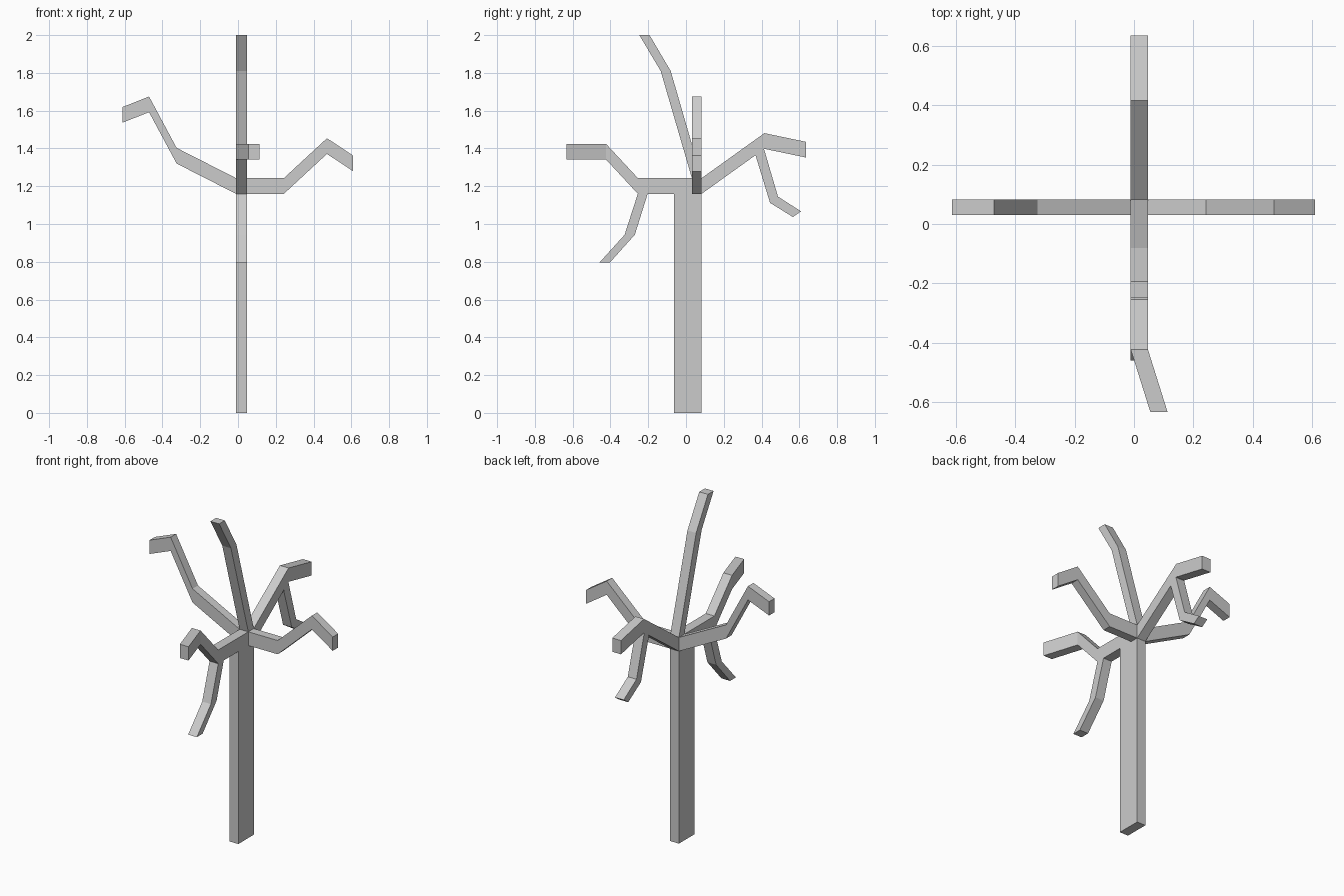
import bpy
import bmesh

if "Cube" in bpy.data.objects:
    bpy.data.objects.remove(bpy.data.objects["Cube"])

X0, X1 = -0.011, 0.047   # thickness of trunk and of branches running along y
Y0, Y1 = 0.031, 0.083    # thickness of branches running along x


def limb(name, axis, sections, cap_root=False):
    """Loft a square limb. Each section is (a_lo, z_lo, a_hi, z_hi[, side shift])."""
    bm = bmesh.new()
    rings = []
    t0, t1 = (X0, X1) if axis == 'y' else (Y0, Y1)
    for a, za, b, zb, *rest in sections:
        s = rest[0] if rest else 0.0
        ring = [(t0 + s, a, za), (t1 + s, a, za), (t1 + s, b, zb), (t0 + s, b, zb)]
        if axis == 'x':
            ring = [(h, t, z) for t, h, z in ring]
        rings.append([bm.verts.new(p) for p in ring])
    for r, q in zip(rings, rings[1:]):
        for i in range(4):
            j = (i + 1) % 4
            bm.faces.new((r[i], r[j], q[j], q[i]))
    bm.faces.new(rings[-1])
    if cap_root:
        bm.faces.new(rings[0][::-1])
    bmesh.ops.recalc_face_normals(bm, faces=bm.faces)
    mesh = bpy.data.meshes.new(name)
    bm.to_mesh(mesh)
    bm.free()
    obj = bpy.data.objects.new(name, mesh)
    bpy.context.collection.objects.link(obj)
    return obj


def upright(a, z, shift=0.0, h=0.083):
    """Vertical-ended section of a sideways branch."""
    return (a, z, a, z + h, shift)


# Trunk
limb("trunk", 'y', [(-0.064, 0, Y1, 0), (-0.064, 1.243, Y1, 1.243)], cap_root=True)

# Side branches
limb("left_branch", 'x', [upright(X0, 1.16), upright(-0.325, 1.32),
                          upright(-0.471, 1.592), upright(-0.612, 1.536)])
limb("right_branch", 'x', [upright(X1, 1.16), upright(0.243, 1.16),
                           upright(0.471, 1.371), upright(0.61, 1.279)])

# Back branch with its drooping twig
limb("back_branch", 'y', [upright(Y1, 1.16), upright(0.415, 1.398),
                          upright(0.635, 1.352)])
limb("back_twig", 'y', [(0.368, 1.364, 0.413, 1.397), (0.445, 1.112, 0.487, 1.145),
                        (0.566, 1.037, 0.609, 1.067)])

# Front branch with its drooping twig
limb("front_branch", 'y', [upright(-0.064, 1.16), upright(-0.255, 1.16),
                           upright(-0.423, 1.341), upright(-0.633, 1.341, 0.066)])
limb("front_twig", 'y', [(-0.255, 1.16, -0.203, 1.16), (-0.325, 0.943, -0.271, 0.943),
                         (-0.459, 0.795, -0.404, 0.795)])

# Tall top branch
limb("top_branch", 'y', [(Y0, 1.243, Y1, 1.243), (-0.134, 1.81, -0.081, 1.81),
                         (-0.247, 2.0, -0.193, 2.0)])
